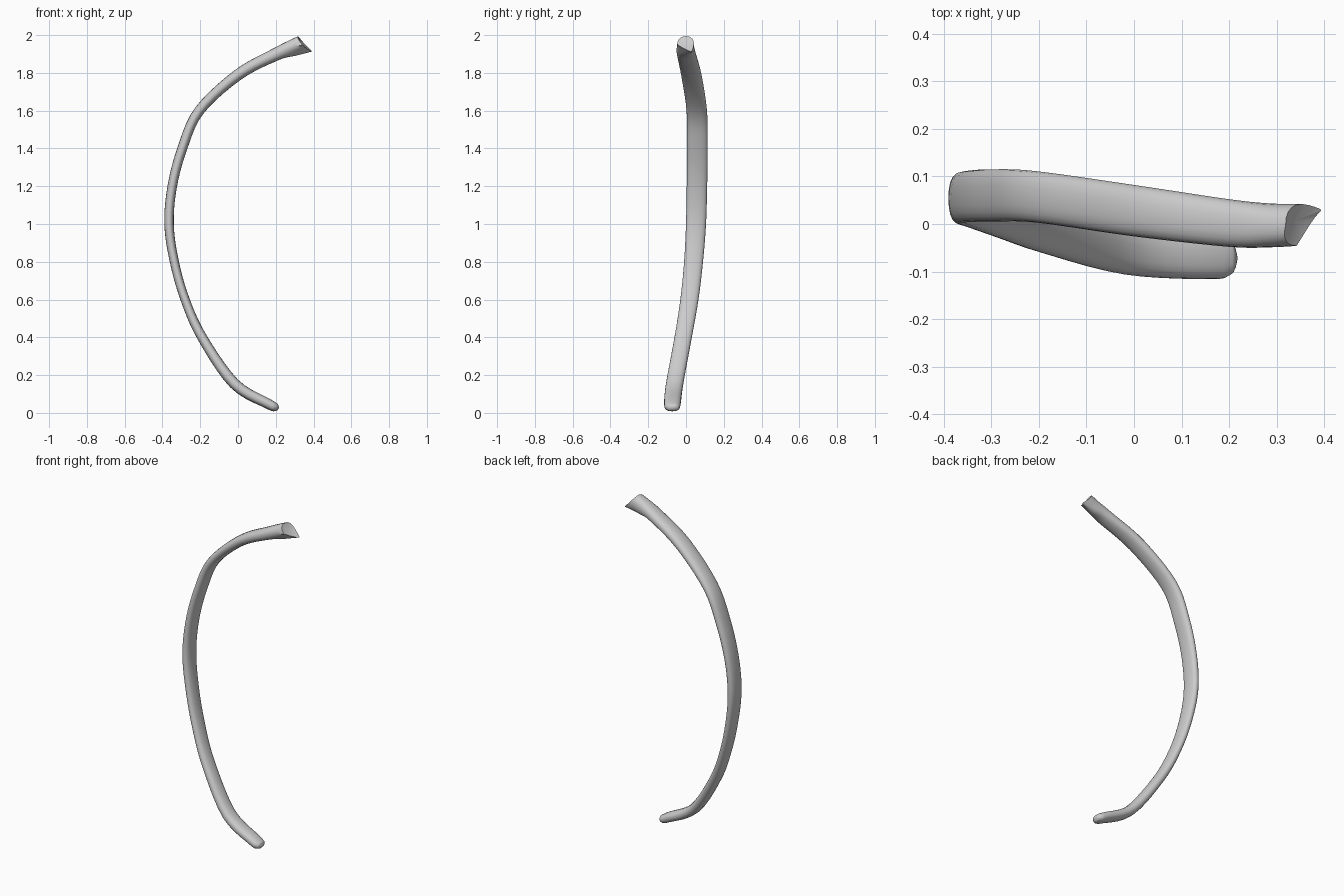
import bpy, bmesh, math
from mathutils import Vector

cube = bpy.data.objects.get("Cube")
if cube:
    bpy.data.objects.remove(cube, do_unlink=True)

SIDES, STEPS = 20, 5

# Stations along the bone: x, y, z, half thickness, half width, head shaping
STATIONS = [
    (0.212, -0.072, 0.026, 0.012, 0.022, 0),
    (0.200, -0.072, 0.030, 0.022, 0.036, 0),
    (0.160, -0.072, 0.048, 0.027, 0.044, 0),
    (-0.02, -0.060, 0.155, 0.029, 0.046, 0),
    (-0.19, -0.015, 0.40, 0.026, 0.046, 0),
    (-0.28, 0.018, 0.60, 0.024, 0.048, 0),
    (-0.337, 0.040, 0.80, 0.024, 0.050, 0),
    (-0.365, 0.053, 1.00, 0.025, 0.053, 0),
    (-0.348, 0.058, 1.20, 0.025, 0.054, 0),
    (-0.295, 0.060, 1.40, 0.026, 0.055, 0),
    (-0.205, 0.057, 1.60, 0.027, 0.054, 0),
    (0.00, 0.028, 1.79, 0.030, 0.054, 0),
    (0.20, 0.002, 1.898, 0.034, 0.050, 0),
    (0.29, -0.003, 1.932, 0.044, 0.046, 0.4),
    (0.353, -0.002, 1.953, 0.050, 0.044, 1),
]


def spline(a, b, c, d, t):
    """Catmull-Rom blend between b and c."""
    return tuple(0.5 * (2*q + (r-p)*t + (2*p-5*q+4*r-s)*t*t + (3*q-p-3*r+s)*t**3)
                 for p, q, r, s in zip(a, b, c, d))


def soft(v):
    """Fuller than an ellipse, giving a strap-like section."""
    return math.copysign(abs(v) ** 0.85, v)


last = len(STATIONS) - 1
path = []
for i in range(last):
    quad = [STATIONS[min(max(i + k, 0), last)] for k in (-1, 0, 1, 2)]
    path += [spline(*quad, s / STEPS) for s in range(STEPS)]
path.append(STATIONS[last])

# Sweep the section along the path
bm = bmesh.new()
rings = []
for i, (x, y, z, thick, wide, head) in enumerate(path):
    a, b = path[max(i - 1, 0)], path[min(i + 1, len(path) - 1)]
    tangent = Vector((b[0] - a[0], 0, b[2] - a[2])).normalized()
    normal = Vector((-tangent.z, 0, tangent.x))
    head = max(head, 0)
    ring = []
    for k in range(SIDES):
        angle = math.tau * k / SIDES
        u, v = soft(math.sin(angle)), soft(math.cos(angle))
        low = max(-u, 0) * head
        # The head slants back at the top and narrows to a rear lower lip
        side = v * wide * (1 - 0.75 * low) + 0.030 * low
        slant = head * (0.026 * low - 0.02 * max(u, 0) - 0.012 * max(-v, 0))
        p = Vector((x, y + side, z)) + normal * (thick * u) + tangent * slant
        ring.append(bm.verts.new(p))
    rings.append(ring)

for r0, r1 in zip(rings, rings[1:]):
    for k in range(SIDES):
        n = (k + 1) % SIDES
        bm.faces.new((r0[k], r0[n], r1[n], r1[k]))


def cap(ring, push):
    """Close an end with a fan, its centre pushed along x."""
    centre = sum((v.co for v in ring), Vector()) / SIDES
    hub = bm.verts.new(centre + Vector((push, 0, 0)))
    for k in range(SIDES):
        bm.faces.new((ring[k], ring[(k + 1) % SIDES], hub))


cap(rings[0], 0.006)
cap(rings[-1], -0.012)
bmesh.ops.recalc_face_normals(bm, faces=bm.faces)

mesh = bpy.data.meshes.new("rib_bone")
bm.to_mesh(mesh)
bm.free()
rib = bpy.data.objects.new("rib_bone", mesh)
bpy.context.collection.objects.link(rib)

# Plain grey bone
grey = bpy.data.materials.new("bone_grey")
grey.use_nodes = True
grey.diffuse_color = (0.6, 0.6, 0.6, 1)
grey.node_tree.nodes["Principled BSDF"].inputs["Base Color"].default_value = (0.6, 0.6, 0.6, 1)
mesh.materials.append(grey)

bpy.context.view_layer.objects.active = rib
rib.select_set(True)
bpy.ops.object.shade_smooth_by_angle(angle=math.radians(50))
